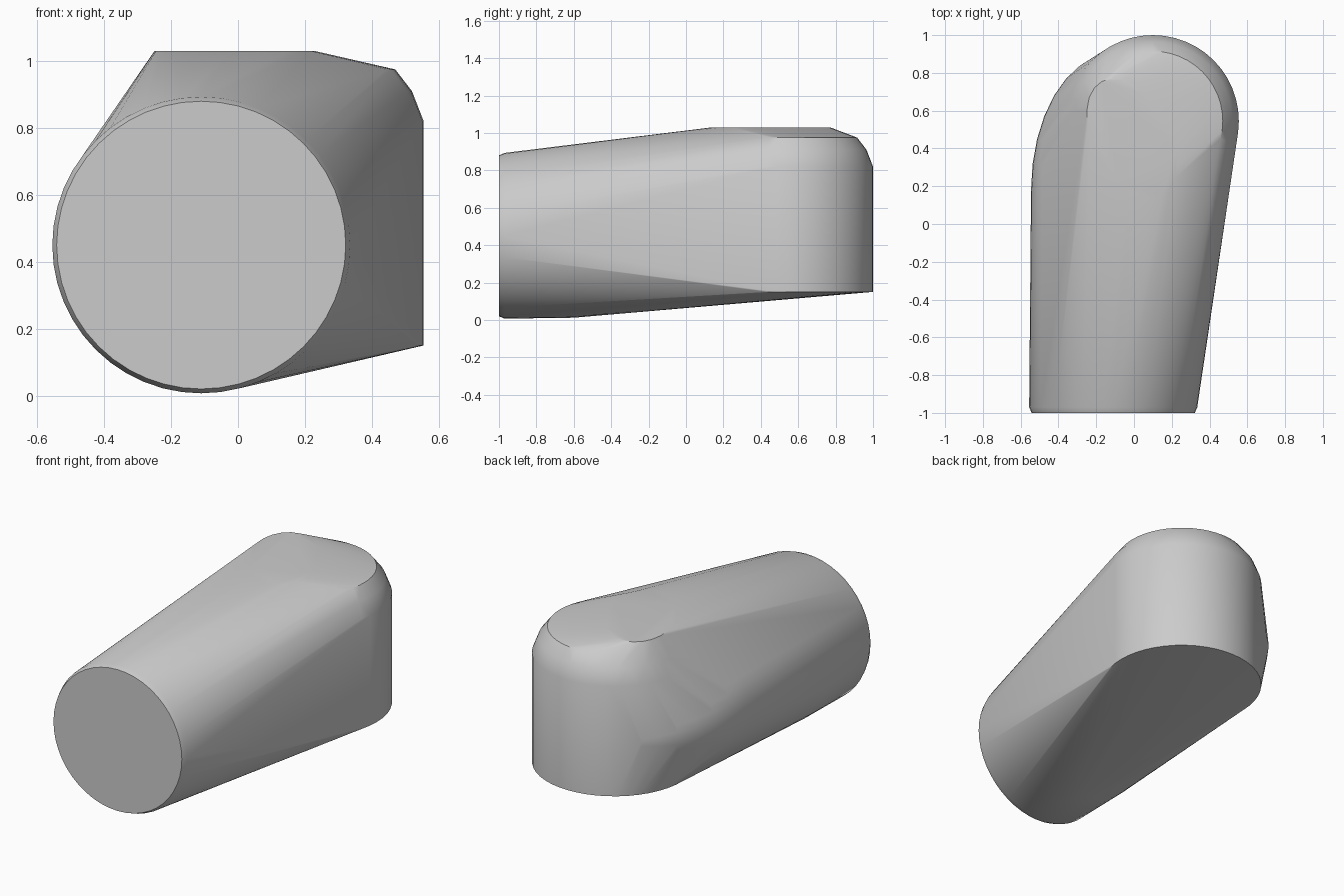
import bpy
import bmesh
from math import cos, sin, pi, radians
from mathutils import Vector

default = bpy.data.objects.get("Cube")
if default:
    bpy.data.objects.remove(default)

SIDES = 48
bm = bmesh.new()


def ring(center, u, v, sides=SIDES):
    """Add an ellipse of vertices spanned by the half-axes u and v."""
    c, u, v = Vector(center), Vector(u), Vector(v)
    for i in range(sides):
        a = 2 * pi * i / sides
        bm.verts.new(c + u * cos(a) + v * sin(a))


def upright_ring(x, y, z, rx, rz):
    ring((x, y, z), (rx, 0, 0), (0, 0, rz))


# Round barrel with a chamfered front end
for y, r in ((-1.0, 0.432), (-0.97, 0.445), (-0.6, 0.44)):
    upright_ring(-0.11, y, 0.45, r, r - 0.002)

# Rounded shoulder closing the barrel toward the back
for i in range(8):
    a = radians(11 * i)
    upright_ring(-0.11, 0.18 + 0.72 * sin(a), 0.48, 0.435 * cos(a), 0.395 * cos(a))

# Upright post with a rounded upper edge
for z, r in ((0.15, 0.455), (0.82, 0.455), (0.91, 0.42), (0.975, 0.37)):
    ring((0.1, 0.545, z), (r, 0, 0), (0, r, 0))

# Slanted oval flat on the top
tilt = radians(118)
ring((-0.01, 0.455, 1.03),
     (0.34 * cos(tilt), 0.34 * sin(tilt), 0),
     (-0.203 * sin(tilt), 0.203 * cos(tilt), 0), 24)

# Wrap one taut skin around all the sections
hull = bmesh.ops.convex_hull(bm, input=bm.verts[:])
loose = {g for g in hull["geom_interior"] + hull["geom_unused"]
         if isinstance(g, bmesh.types.BMVert)}
bmesh.ops.delete(bm, geom=list(loose), context='VERTS')
bmesh.ops.dissolve_limit(bm, angle_limit=radians(0.5),
                         verts=bm.verts[:], edges=bm.edges[:])
bmesh.ops.recalc_face_normals(bm, faces=bm.faces[:])

mesh = bpy.data.meshes.new("rounded_housing")
bm.to_mesh(mesh)
bm.free()
housing = bpy.data.objects.new("rounded_housing", mesh)
bpy.context.collection.objects.link(housing)

# Smooth the curved sides and keep the rims crisp
bpy.ops.object.select_all(action='DESELECT')
housing.select_set(True)
bpy.context.view_layer.objects.active = housing
bpy.ops.object.shade_smooth_by_angle(angle=radians(30))
